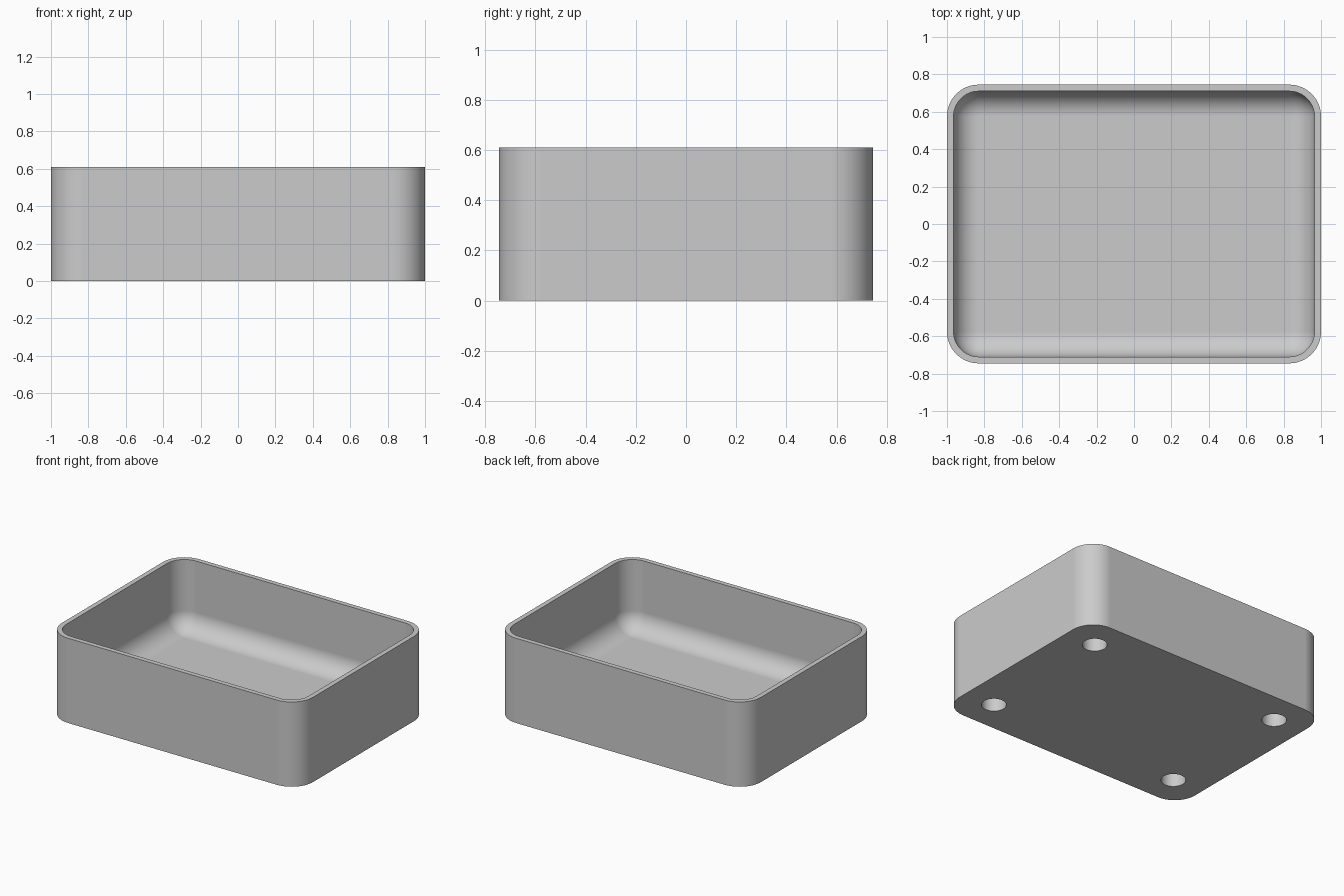
import bpy
import bmesh
from math import sin, cos, pi, radians
from mathutils import Matrix

cube = bpy.data.objects.get("Cube")
if cube:
    bpy.data.objects.remove(cube, do_unlink=True)

# Main dimensions
HALF_X, HALF_Y, HEIGHT = 1.0, 0.745, 0.61
CORNER, WALL, FLOOR = 0.17, 0.035, 0.107
FILLET = CORNER - WALL
HOLE_X, HOLE_Y, HOLE_R, HOLE_DEPTH = 0.764, 0.511, 0.081, 0.095
STEPS = 16

# Material
grey = bpy.data.materials.new("light grey")
grey.use_nodes = True
colour = (0.6, 0.6, 0.6, 1)
grey.diffuse_color = colour
grey.node_tree.nodes["Principled BSDF"].inputs["Base Color"].default_value = colour


def make_object(name, bm):
    mesh = bpy.data.meshes.new(name)
    bm.to_mesh(mesh)
    bm.free()
    obj = bpy.data.objects.new(name, mesh)
    bpy.context.collection.objects.link(obj)
    mesh.materials.append(grey)
    return obj


def rounded_ring(bm, inset, z):
    """Rounded rectangle of vertices, inset from the outer wall."""
    radius = CORNER - inset
    ring = []
    for corner, (sx, sy) in enumerate([(1, 1), (-1, 1), (-1, -1), (1, -1)]):
        for i in range(STEPS + 1):
            a = (corner + i / STEPS) * pi / 2
            ring.append(bm.verts.new((sx * (HALF_X - CORNER) + radius * cos(a),
                                      sy * (HALF_Y - CORNER) + radius * sin(a), z)))
    return ring


# Tray: outer wall, rim, inner wall, then the fillet down to the floor
profile = [(0, 0), (0, HEIGHT), (WALL, HEIGHT)]
for i in range(STEPS + 1):
    a = i / STEPS * pi / 2
    profile.append((CORNER - FILLET * cos(a), FLOOR + FILLET * (1 - sin(a))))

bm = bmesh.new()
rings = [rounded_ring(bm, inset, z) for inset, z in profile]
for low, high in zip(rings, rings[1:]):
    for i in range(len(low)):
        j = (i + 1) % len(low)
        bm.faces.new((low[i], low[j], high[j], high[i]))
bm.faces.new(rings[0][::-1])
bm.faces.new(rings[-1])
bmesh.ops.remove_doubles(bm, verts=bm.verts, dist=1e-5)
bmesh.ops.recalc_face_normals(bm, faces=bm.faces)
tray = make_object("tray", bm)

# Four blind round holes in the underside
bm = bmesh.new()
for sx in (-1, 1):
    for sy in (-1, 1):
        bmesh.ops.create_cone(bm, cap_ends=True, segments=48, radius1=HOLE_R,
                              radius2=HOLE_R, depth=2 * HOLE_DEPTH,
                              matrix=Matrix.Translation((sx * HOLE_X, sy * HOLE_Y, 0)))
cutter = make_object("hole_cutter", bm)
cutter.hide_render = True

bpy.ops.object.select_all(action="DESELECT")
bpy.context.view_layer.objects.active = tray
tray.select_set(True)
cut = tray.modifiers.new("holes", "BOOLEAN")
cut.operation = "DIFFERENCE"
cut.solver = "EXACT"
cut.object = cutter
bpy.ops.object.modifier_apply(modifier=cut.name)
bpy.data.objects.remove(cutter, do_unlink=True)

# Smooth shading that keeps the large faces flat
bpy.ops.object.shade_smooth_by_angle(angle=radians(30))
flat = tray.modifiers.new("flat_faces", "WEIGHTED_NORMAL")
flat.keep_sharp = True
